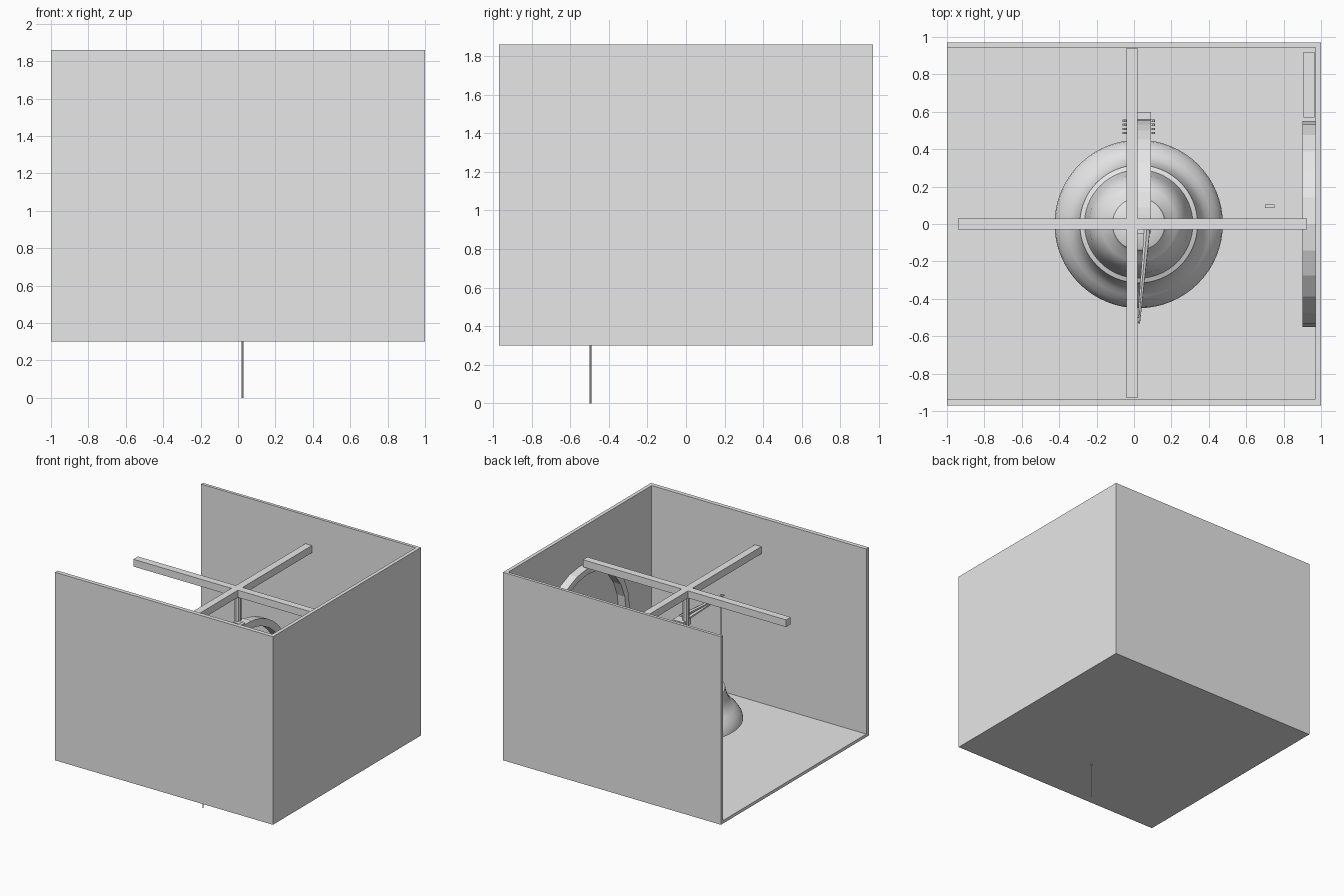
import bpy, bmesh, math
from mathutils import Vector

if "Cube" in bpy.data.objects:
    bpy.data.objects.remove(bpy.data.objects["Cube"])

grey = bpy.data.materials.new("light grey")
grey.diffuse_color = (0.8, 0.8, 0.8, 1)
grey.use_nodes = True
grey.node_tree.nodes["Principled BSDF"].inputs["Base Color"].default_value = grey.diffuse_color


def finish(name, bm, smooth=None):
    bmesh.ops.recalc_face_normals(bm, faces=bm.faces)
    me = bpy.data.meshes.new(name)
    bm.to_mesh(me)
    bm.free()
    me.materials.append(grey)
    ob = bpy.data.objects.new(name, me)
    bpy.context.collection.objects.link(ob)
    if smooth:
        bpy.ops.object.select_all(action='DESELECT')
        ob.select_set(True)
        bpy.context.view_layer.objects.active = ob
        bpy.ops.object.shade_smooth_by_angle(angle=math.radians(smooth))
    return ob


def box(name, x0, x1, y0, y1, z0, z1):
    bm = bmesh.new()
    bmesh.ops.create_cube(bm, size=1)
    for v in bm.verts:
        v.co = ((x0 + x1) / 2 + v.co.x * (x1 - x0),
                (y0 + y1) / 2 + v.co.y * (y1 - y0),
                (z0 + z1) / 2 + v.co.z * (z1 - z0))
    return finish(name, bm)


def rod(name, a, b, r0, r1=None, sides=8):
    a, b = Vector(a), Vector(b)
    bm = bmesh.new()
    bmesh.ops.create_cone(bm, cap_ends=True, segments=sides, radius1=r0,
                          radius2=r0 if r1 is None else r1, depth=(b - a).length)
    q = Vector((0, 0, 1)).rotation_difference(b - a)
    for v in bm.verts:
        v.co = q @ v.co + (a + b) / 2
    return finish(name, bm, 40)


def lathe(name, profile, cx, cy, n=64):
    bm = bmesh.new()
    rings = [[bm.verts.new((cx + r * math.cos(2 * math.pi * i / n),
                            cy + r * math.sin(2 * math.pi * i / n), z))
              for i in range(n)] for r, z in profile]
    for a, b in zip(rings, rings[1:]):
        for i in range(n):
            j = (i + 1) % n
            bm.faces.new((a[i], a[j], b[j], b[i]))
    bm.faces.new(rings[0])
    bm.faces.new(rings[-1])
    return finish(name, bm, 35)


def band(name, x0, x1, cy, cz, ro, ri, a0, a1, n):
    """Curved band in the y-z plane; a full turn closes into a ring."""
    closed = abs(a1 - a0) >= 359.9
    bm = bmesh.new()
    secs = []
    for i in range(n if closed else n + 1):
        t = math.radians(a0 + (a1 - a0) * i / n)
        secs.append([bm.verts.new((x, cy + r * math.cos(t), cz + r * math.sin(t)))
                     for x, r in ((x0, ro), (x1, ro), (x1, ri), (x0, ri))])
    pairs = list(zip(secs, secs[1:])) + ([(secs[-1], secs[0])] if closed else [])
    for a, b in pairs:
        for k in range(4):
            m = (k + 1) % 4
            bm.faces.new((a[k], a[m], b[m], b[k]))
    if not closed:
        bm.faces.new(secs[0])
        bm.faces.new(secs[-1])
    return finish(name, bm)


# Room shell, open at the top and on the left
box("floor", -1, 1, -0.97, 0.97, 0.30, 0.325)
box("back_wall", -1, 1, 0.945, 0.97, 0.325, 1.86)
box("front_wall", -1, 1, -0.97, -0.935, 0.325, 1.86)
box("right_wall", 0.97, 1, -0.935, 0.945, 0.325, 1.86)

# Crossed roof beams
box("long_beam", -0.04, 0.02, -0.93, 0.94, 1.565, 1.625)
box("cross_beam_left", -0.94, -0.04, -0.03, 0.03, 1.565, 1.625)
box("cross_beam_right", 0.02, 0.925, -0.03, 0.03, 1.565, 1.625)

# Bell: outside from crown to lip, then back up the inside
lathe("bell", [(0.03, 1.17), (0.10, 1.165), (0.14, 1.15), (0.15, 1.13), (0.20, 1.10),
               (0.24, 1.05), (0.265, 0.97), (0.28, 0.87), (0.29, 0.81), (0.315, 0.80),
               (0.32, 0.77), (0.335, 0.72), (0.36, 0.67), (0.385, 0.65), (0.42, 0.61),
               (0.445, 0.57), (0.45, 0.54), (0.42, 0.535), (0.36, 0.62), (0.29, 0.74),
               (0.25, 0.90), (0.21, 1.04), (0.12, 1.11), (0.03, 1.12)], 0.025, 0)
rod("bell_hanger", (0, 0, 1.15), (0, 0, 1.57), 0.025)
lathe("clapper", [(0.012, 1.12), (0.012, 0.65), (0.05, 0.62), (0.06, 0.58),
                  (0.04, 0.53), (0.01, 0.51)], 0.025, 0, 20)

# Striking lever: hub, tapered arm, curved band and hammer
box("lever_hub", -0.01, 0.09, -0.05, 0.05, 1.31, 1.36)
for i, z in enumerate((1.31, 1.36)):
    rod("lever_arm_%d" % i, (0.07, -0.03, z), (0.025, -0.53, 1.36), 0.018, 0.008, 6)
band("hammer_arm", 0.02, 0.09, 0, 0.80, 0.56, 0.50, 0, 90, 10)
box("hammer_head", -0.04, 0.09, 0.53, 0.60, 0.72, 0.82)
for x in (-0.05, 0.10):
    for k in range(4):
        y = 0.48 + k * 0.022
        rod("spring_coil", (x, y, 0.77), (x, y + 0.012, 0.77), 0.012)

# Pull rope
rod("pull_rope", (0.025, -0.495, 0), (0.025, -0.495, 1.38), 0.005)

# Round frame and hatch on the right wall, small block on the floor
band("round_frame", 0.90, 0.97, 0, 1.0, 0.55, 0.50, 0, 360, 24)
box("hatch", 0.905, 0.965, 0.57, 0.92, 0.325, 0.95)
box("small_block", 0.70, 0.75, 0.085, 0.105, 0.325, 0.37)
